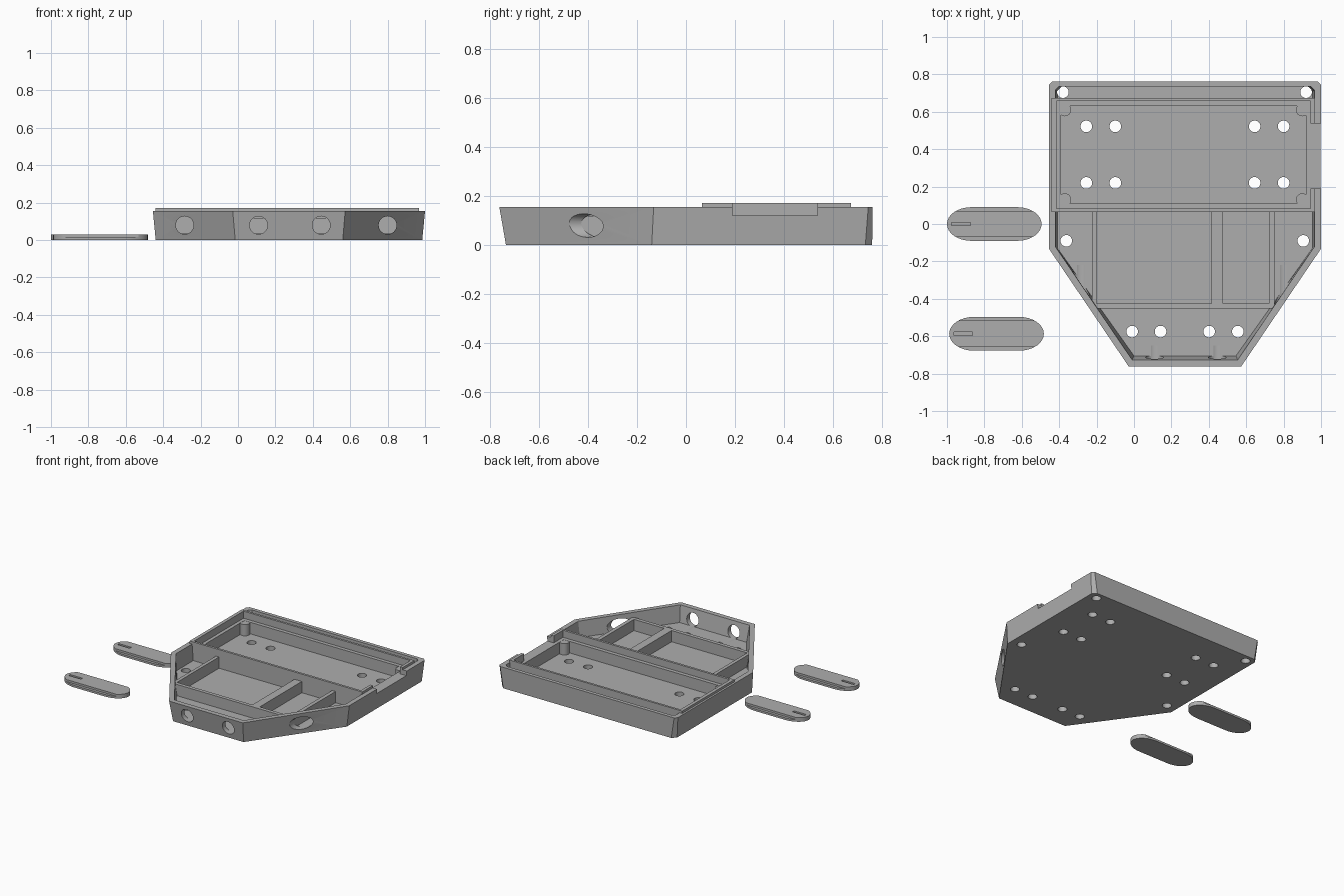
import bpy, bmesh, math

cube = bpy.data.objects.get("Cube")
if cube:
    bpy.data.objects.remove(cube, do_unlink=True)

GREY = (0.42, 0.42, 0.42, 1)
mat = bpy.data.materials.new("plain grey")
mat.use_nodes = True
mat.diffuse_color = GREY
mat.node_tree.nodes["Principled BSDF"].inputs["Base Color"].default_value = GREY


def loft(name, low, high, z0, z1):
    """Solid between two outlines with equal point counts."""
    bm = bmesh.new()
    a = [bm.verts.new((x, y, z0)) for x, y in low]
    b = [bm.verts.new((x, y, z1)) for x, y in high]
    bm.faces.new(a[::-1])
    bm.faces.new(b)
    n = len(a)
    for i in range(n):
        j = (i + 1) % n
        bm.faces.new((a[i], a[j], b[j], b[i]))
    bmesh.ops.recalc_face_normals(bm, faces=bm.faces)
    mesh = bpy.data.meshes.new(name)
    bm.to_mesh(mesh)
    bm.free()
    mesh.materials.append(mat)
    ob = bpy.data.objects.new(name, mesh)
    bpy.context.collection.objects.link(ob)
    return ob


def box(name, x0, x1, y0, y1, z0, z1):
    pts = [(x0, y0), (x1, y0), (x1, y1), (x0, y1)]
    return loft(name, pts, pts, z0, z1)


def post(name, x, y, r, z0, z1, n=32):
    pts = [(x + r * math.cos(math.tau * i / n), y + r * math.sin(math.tau * i / n))
           for i in range(n)]
    return loft(name, pts, pts, z0, z1)


def cut(target, cutter, operation='DIFFERENCE'):
    """Apply a boolean and discard its cutter."""
    mod = target.modifiers.new("cut", 'BOOLEAN')
    mod.operation = operation
    mod.solver = 'EXACT'
    mod.object = cutter
    bpy.context.view_layer.objects.active = target
    bpy.ops.object.modifier_apply(modifier=mod.name)
    bpy.data.objects.remove(cutter, do_unlink=True)


def smooth(ob):
    bpy.ops.object.select_all(action='DESELECT')
    ob.select_set(True)
    bpy.context.view_layer.objects.active = ob
    bpy.ops.object.shade_smooth_by_angle(angle=math.radians(25))


def hull(x0, x1, y0, y1, f0, f1, side, c):
    """Case outline: tapered front, small chamfers at the back corners."""
    return [(f0, y0), (f1, y0), (x1, side), (x1, y1 - c), (x1 - c, y1),
            (x0 + c, y1), (x0, y1 - c), (x0, side)]


FLOOR, LEDGE, TOP, RIM = 0.035, 0.12, 0.155, 0.172
BURIED = 0.02

# Case with flared walls
case = loft("case",
            hull(-0.44, 0.985, -0.735, 0.76, -0.015, 0.56, -0.14, 0.028),
            hull(-0.455, 1.0, -0.762, 0.762, -0.028, 0.573, -0.132, 0.018), 0, TOP)
cut(case, loft("cavity",
               hull(-0.41, 0.955, -0.705, 0.735, 0.0, 0.545, -0.128, 0.028),
               hull(-0.42, 0.965, -0.727, 0.735, -0.01, 0.555, -0.122, 0.018),
               FLOOR, TOP + 0.005))

# Screw holes through the floor
holes = [(-0.38, 0.705), (0.92, 0.705), (-0.362, -0.09), (0.905, -0.09)]
holes += [(x, y) for x in (-0.255, -0.1, 0.645, 0.8) for y in (0.22, 0.522)]
holes += [(x, -0.575) for x in (-0.01, 0.142, 0.402, 0.555)]
for x, y in holes:
    cut(case, post("screw_hole", x, y, 0.031, -0.05, 0.07))

# Round ports through the front and slanted walls
for x, y0, y1 in [(0.11, -0.85, -0.65), (0.445, -0.85, -0.65),
                  (-0.285, -0.65, -0.22), (0.8, -0.65, -0.22)]:
    port = post("port", 0, 0, 0.048, -y1, -y0)
    port.rotation_euler.x = math.pi / 2
    port.location = (x, 0, 0.079)
    bpy.context.view_layer.update()
    cut(case, port)

# Rear tray walls with a lid ledge
tray = box("tray_walls", -0.44, 0.967, 0.065, 0.673, BURIED, RIM)
cut(tray, box("tray_pocket", -0.39, 0.92, 0.11, 0.63, 0, 0.3))
cut(tray, box("lid_recess", -0.415, 0.945, 0.082, 0.657, LEDGE, 0.3))

# Notch in the left wall for the sliding lid
for part in (case, tray):
    cut(part, box("notch", 0.94, 1.1, 0.19, 0.537, LEDGE, 0.3))

# Tray corner posts
for x in (-0.37, 0.9):
    for y in (0.13, 0.61):
        smooth(post("tray_corner_post", x, y, 0.034, BURIED, LEDGE - 0.001))

# Front compartments
plan = [(-0.195, -0.452), (0.75, -0.452), (0.75, 0.075), (-0.225, 0.075), (-0.225, -0.41)]
bins = loft("compartment_walls", plan, plan, BURIED, LEDGE - 0.002)
for x0, x1 in ((-0.2, 0.415), (0.475, 0.722)):
    cut(bins, box("bin_pocket", x0, x1, -0.425, 0.068, 0, 0.3))

for ob in (case, tray, bins):
    smooth(ob)


# Loose oval covers with a raised strip and a slot
def cover(name, cx, cy, n=16):
    pts = []
    for side in (1, -1):
        for i in range(n + 1):
            a = -math.pi / 2 + math.pi * i / n
            pts.append((cx + side * (0.123 + 0.13 * math.cos(a)),
                        cy + side * 0.09 * math.sin(a)))
    base = loft(name, pts, pts, 0, 0.03)
    for s in (-1, 1):
        y = cy + s * 0.12
        cut(base, box("side_step", cx - 0.4, cx + 0.4, y - 0.05, y + 0.05, 0.015, 0.1))
    cut(base, box("slot", cx - 0.228, cx - 0.128, cy - 0.009, cy + 0.009, 0.015, 0.1))
    smooth(base)


cover("rear_cover", -0.747, 0)
cover("front_cover", -0.735, -0.587)
